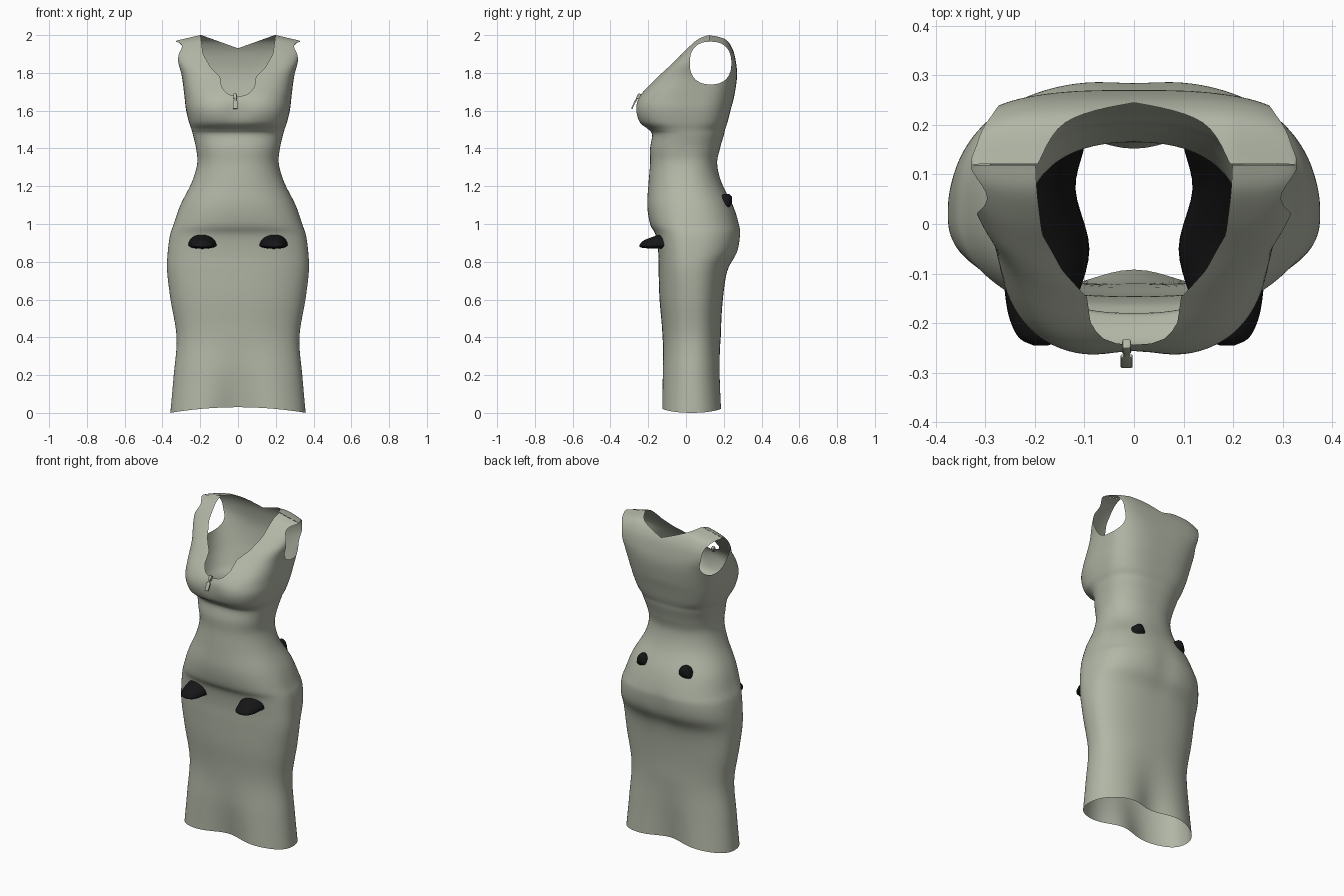
import bpy, bmesh, math
from mathutils import Vector

cube = bpy.data.objects.get("Cube")
if cube:
    bpy.data.objects.remove(cube, do_unlink=True)


def material(name, rgb, rough):
    m = bpy.data.materials.new(name)
    m.use_nodes = True
    m.diffuse_color = (*rgb, 1)
    bsdf = next(n for n in m.node_tree.nodes if n.type == 'BSDF_PRINCIPLED')
    bsdf.inputs["Base Color"].default_value = (*rgb, 1)
    bsdf.inputs["Roughness"].default_value = rough
    return m


CLOTH = material("sage grey cloth", (0.44, 0.47, 0.38), 0.8)
BLACK = material("black leather", (0.008, 0.008, 0.009), 0.6)


def smooth_rows(rows, steps):
    """Catmull-Rom interpolation through rows of section values."""
    out = []
    for i in range(len(rows) - 1):
        p0, p1 = rows[max(i - 1, 0)], rows[i]
        p2, p3 = rows[i + 1], rows[min(i + 2, len(rows) - 1)]
        for s in range(steps):
            t = s / steps
            out.append([0.5 * (2 * b + (c - a) * t + (2 * a - 5 * b + 4 * c - d) * t * t
                               + (3 * b - a - 3 * c + d) * t ** 3)
                        for a, b, c, d in zip(p0, p1, p2, p3)])
    out.append(list(rows[-1]))
    return out


def signed_pow(v, p):
    return math.copysign(abs(v) ** p, v)


def bump(v, centre, width):
    return math.exp(-((v - centre) / width) ** 2)


def loft(rings, capped=False):
    bm = bmesh.new()
    loops = [[bm.verts.new(p) for p in ring] for ring in rings]
    n = len(loops[0])
    for a, b in zip(loops, loops[1:]):
        for i in range(n):
            j = (i + 1) % n
            bm.faces.new((a[i], a[j], b[j], b[i]))
    if capped:
        bm.faces.new(loops[0][::-1])
        bm.faces.new(loops[-1])
    return bm


def finish(bm, name, mat, angle=60):
    bmesh.ops.recalc_face_normals(bm, faces=bm.faces)
    mesh = bpy.data.meshes.new(name)
    bm.to_mesh(mesh)
    bm.free()
    ob = bpy.data.objects.new(name, mesh)
    bpy.context.collection.objects.link(ob)
    mesh.materials.append(mat)
    bpy.ops.object.select_all(action='DESELECT')
    ob.select_set(True)
    bpy.context.view_layer.objects.active = ob
    bpy.ops.object.shade_smooth_by_angle(angle=math.radians(angle))
    return ob


def trim(bm, inside):
    """Cut the open surface along the edge of a region and drop that region."""
    state = {v: inside(v.co) for v in bm.verts}
    fresh = []
    for e in list(bm.edges):
        a, b = e.verts
        if state[a] == state[b]:
            continue
        lo, hi = 0.0, 1.0
        for _ in range(14):
            mid = (lo + hi) / 2
            if inside(a.co.lerp(b.co, mid)) == state[a]:
                lo = mid
            else:
                hi = mid
        _, v = bmesh.utils.edge_split(e, a, min(max(lo, 0.01), 0.99))
        fresh.append(v)
    bmesh.ops.connect_verts(bm, verts=fresh)
    bmesh.ops.delete(bm, geom=[v for v, s in state.items() if s], context='VERTS')


# Dress: height, half width, front y, back y, widest y, squareness
SECTIONS = [
    (0, .358, -.15, .21, .03, 2.3),
    (.2, .34, -.14, .195, .03, 2.3),
    (.4, .325, -.125, .185, .03, 2.4),
    (.6, .357, -.14, .195, .03, 2.4),
    (.75, .375, -.145, .22, .02, 2.4),
    (.85, .372, -.147, .273, .02, 2.5),
    (.94, .36, -.16, .29, .02, 2.5),
    (1.0, .34, -.19, .283, .02, 2.4),
    (1.1, .305, -.205, .248, .02, 2.3),
    (1.22, .245, -.198, .188, 0, 2.2),
    (1.32, .216, -.19, .165, 0, 2.3),
    (1.4, .222, -.19, .18, 0, 2.4),
    (1.47, .238, -.18, .2, .01, 2.5),
    (1.5, .246, -.2, .207, .01, 2.6),
    (1.54, .26, -.25, .22, .02, 2.8),
    (1.61, .276, -.27, .238, .04, 2.9),
    (1.68, .284, -.245, .256, .07, 2.9),
    (1.78, .298, -.15, .27, .1, 3.2),
    (1.86, .325, -.065, .264, .12, 3.8),
    (1.93, .337, .005, .245, .12, 4),
    (1.98, .333, .065, .205, .12, 4),
    (2.0, .325, .119, .121, .12, 4),
]


def dress_ring(row, count=128):
    z, hw, front, back, mid, n = row
    ring = []
    for i in range(count):
        a = math.tau * i / count
        x = hw * signed_pow(math.cos(a), 2 / n)
        s = signed_pow(math.sin(a), 2 / n)
        y = mid + s * ((back - mid) if s > 0 else (mid - front))
        # Dip between the legs, the bust and the seat
        leg = .058 * max(0, 1 - z / .42) ** 1.3
        bust = .014 * bump(z, 1.6, .07) if s < 0 else 0
        seat = .008 * bump(z, .9, .12) if s > 0 else 0
        y -= s * (leg * bump(x, 0, .13) + (bust + seat) * bump(x, 0, .07))
        # Arched hem and sloping shoulders
        hem = .03 * max(0, 1 - z / .3) * (1 - (x / .36) ** 2)
        drop = .03 * max(0, (abs(x) - .2) / .13) * max(0, (z - 1.85) / .15)
        ring.append((x, y, z + hem - drop))
    return ring


NECK = [(1.675, 0), (1.682, .04), (1.7, .07), (1.73, .088), (1.78, .095),
        (1.83, .145), (1.9, .185), (2.01, .2)]


def in_neckline(p):
    if p.y > .12:
        return p.z > 1.93 + .36 * abs(p.x)
    for (z0, w0), (z1, w1) in zip(NECK, NECK[1:]):
        if z0 <= p.z <= z1:
            return abs(p.x) < w0 + (w1 - w0) * (p.z - z0) / (z1 - z0)
    return False


def in_armhole(p):
    return abs(p.x) > .2 and (abs((p.y - .13) / .11) ** 2.4
                              + abs((p.z - 1.852) / .113) ** 2.4) < 1


dress = loft([dress_ring(r) for r in smooth_rows(SECTIONS, 6)])
trim(dress, in_neckline)
trim(dress, in_armhole)
finish(dress, "dress", CLOTH)

# Shoes: y, centre x, half width, sole height, top height
SHOE = [
    (-.245, .188, .015, .878, .89),
    (-.225, .188, .048, .873, .912),
    (-.16, .188, .07, .87, .938),
    (-.05, .175, .085, .875, .98),
    (.07, .168, .05, .96, 1.06),
    (.16, .15, .05, 1.05, 1.14),
    (.22, .145, .04, 1.08, 1.16),
    (.243, .145, .014, 1.11, 1.145),
]


def shoe_ring(row, side, count=28):
    y, cx, hw, low, top = row
    ring = []
    for i in range(count):
        a = math.tau * i / count
        s = math.sin(a)
        h = top - low
        z = low + .25 * h + s * h * (.75 if s > 0 else .25)
        ring.append((side * (cx + hw * math.cos(a)), y, z))
    return ring


for side, label in ((1, "left"), (-1, "right")):
    finish(loft([shoe_ring(r, side) for r in smooth_rows(SHOE, 5)], True),
           label + "_shoe", BLACK)
    # Slim tapering heel
    levels = [(.87, .012, .2), (.98, .014, .2), (1.06, .025, .195), (1.1, .035, .19)]
    heel = [[(side * .147 + r * math.cos(math.tau * k / 16),
              y + r * math.sin(math.tau * k / 16), z) for k in range(16)]
            for z, r, y in levels]
    finish(loft(heel, True), label + "_shoe_heel", BLACK)


# Zip slider and hanging pull tab
def block(name, centre, size, tilt=0):
    bm = bmesh.new()
    bmesh.ops.create_cube(bm, size=1)
    bmesh.ops.scale(bm, vec=size, verts=bm.verts)
    bmesh.ops.bevel(bm, geom=bm.edges[:], offset=min(size) * .25, segments=2,
                    affect='EDGES', profile=.5)
    ob = finish(bm, name, CLOTH, 40)
    ob.location = Vector(centre)
    ob.rotation_euler.x = tilt
    return ob


block("zip_slider", (-.015, -.248, 1.675), (.018, .022, .03), -.5)
block("zip_pull_link", (-.015, -.262, 1.66), (.012, .008, .03), -.5)
block("zip_pull_tab", (-.015, -.277, 1.632), (.024, .008, .048), -.45)
